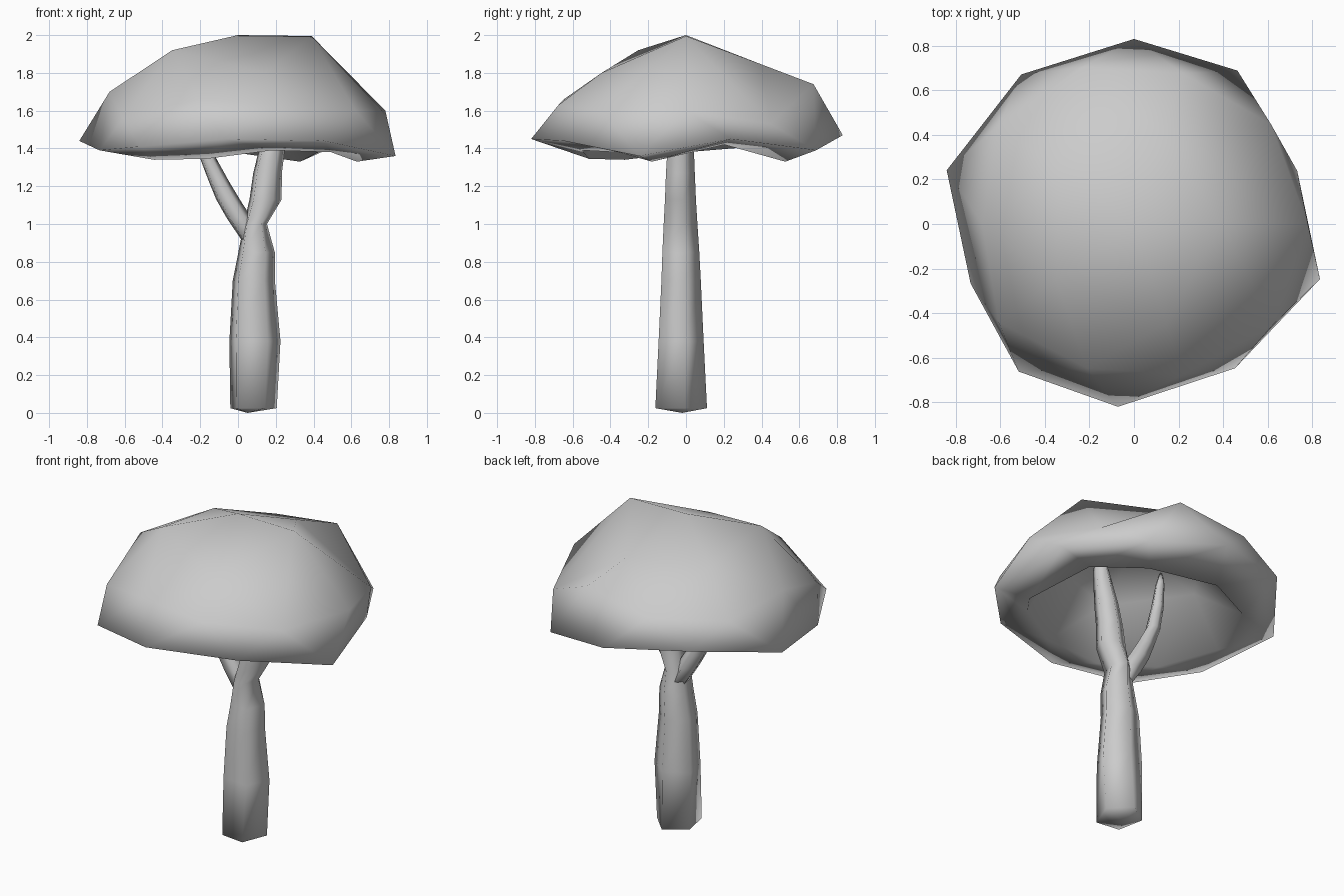
import bpy, bmesh
from math import atan2, cos, sin, pi, degrees, radians

if "Cube" in bpy.data.objects:
    bpy.data.objects.remove(bpy.data.objects["Cube"])


def finish(bm, name):
    bmesh.ops.recalc_face_normals(bm, faces=bm.faces)
    mesh = bpy.data.meshes.new(name)
    bm.to_mesh(mesh)
    bm.free()
    for p in mesh.polygons:
        p.use_smooth = True
    ob = bpy.data.objects.new(name, mesh)
    bpy.context.collection.objects.link(ob)
    return ob


def limb(name, rings, base, tip, sides=5, twist=radians(12)):
    """Loft elliptical rings (x, y, z, rx, ry), closed with fans at both ends."""
    bm = bmesh.new()
    loops = []
    for x, y, z, rx, ry in rings:
        loops.append([bm.verts.new((x + rx * cos(twist + 2 * pi * i / sides),
                                    y + ry * sin(twist + 2 * pi * i / sides), z))
                      for i in range(sides)])
    for a, b in zip(loops, loops[1:]):
        for i in range(sides):
            j = (i + 1) % sides
            bm.faces.new((a[i], a[j], b[j], b[i]))
    for loop, co in ((loops[0], base), (loops[-1], tip)):
        c = bm.verts.new(co)
        for i in range(sides):
            bm.faces.new((loop[i], loop[(i + 1) % sides], c))
    return finish(bm, name)


# Canopy: a small icosphere whose rings are reshaped into a dome with a hollow underside.
# Each ring lists (radius, height[, turn in degrees]) counter-clockwise from its first angle.
crown = [(.39, 1.995), (.42, 1.845), (.42, 1.85), (.43, 1.92), (.47, 1.80)]       # from 0
shoulder = [(.78, 1.60), (.76, 1.53), (.71, 1.74), (.74, 1.67), (.75, 1.65),
            (.68, 1.70), (.75, 1.56), (.68, 1.66), (.71, 1.63), (.77, 1.60)]      # from 0
rim = [(.77, 1.45), (.83, 1.39, 2), (.83, 1.47), (.84, 1.52, 1), (.874, 1.44, 2),
       (.78, 1.39, 2), (.84, 1.41, -2), (.823, 1.45, -5), (.79, 1.44, -1), (.87, 1.36, 1.5)]
lip = [(.655, 1.33, -16), (.54, 1.42, -14), (.62, 1.33, -14), (.56, 1.40), (.62, 1.41),
       (.63, 1.38), (.55, 1.34), (.54, 1.345), (.58, 1.39), (.61, 1.38)]          # from 0
hollow = [(.45, 1.68), (.45, 1.68), (.45, 1.68), (.45, 1.68), (.45, 1.68)]        # from 36

bm = bmesh.new()
bmesh.ops.create_icosphere(bm, subdivisions=2, radius=1)
for v in bm.verts:
    z = v.co.z
    if abs(z) > .95:
        v.co = (0, 0, 2.0 if z > 0 else 1.82)
        continue
    if z > .7:
        ring, start = crown, 0
    elif z > .2:
        ring, start = shoulder, 0
    elif z > -.2:
        ring, start = rim, 18
    elif z > -.7:
        ring, start = lip, 0
    else:
        ring, start = hollow, 36
    n = len(ring)
    k = round((degrees(atan2(v.co.y, v.co.x)) - start) * n / 360) % n
    r, h, *turn = ring[k]
    a = radians(start + k * 360 / n + sum(turn))
    v.co = (r * cos(a), r * sin(a), h)
finish(bm, "canopy")

# Trunk, leaning into its main branch
limb("trunk", [
    (.078, -.035, .025, .13, .147),
    (.085, -.034, .38, .143, .128),
    (.08, -.033, .70, .118, .112),
    (.095, -.034, .85, .102, .105),
    (.09, -.035, 1.0, .065, .096),
    (.143, -.035, 1.13, .09, .088),
    (.154, -.035, 1.27, .08, .082),
    (.178, -.033, 1.40, .072, .075),
    (.22, -.03, 1.60, .047, .053),
], (.05, -.02, 0), (.24, -.03, 1.78))

# Thin side branch
limb("side_branch", [
    (.07, -.03, .90, .045, .06),
    (.005, -.03, 1.03, .07, .063),
    (-.055, -.03, 1.13, .066, .06),
    (-.105, -.03, 1.23, .056, .053),
    (-.165, -.03, 1.36, .044, .045),
    (-.20, -.03, 1.52, .038, .038),
    (-.22, -.03, 1.68, .026, .026),
], (.08, -.03, .87), (-.23, -.03, 1.78))
